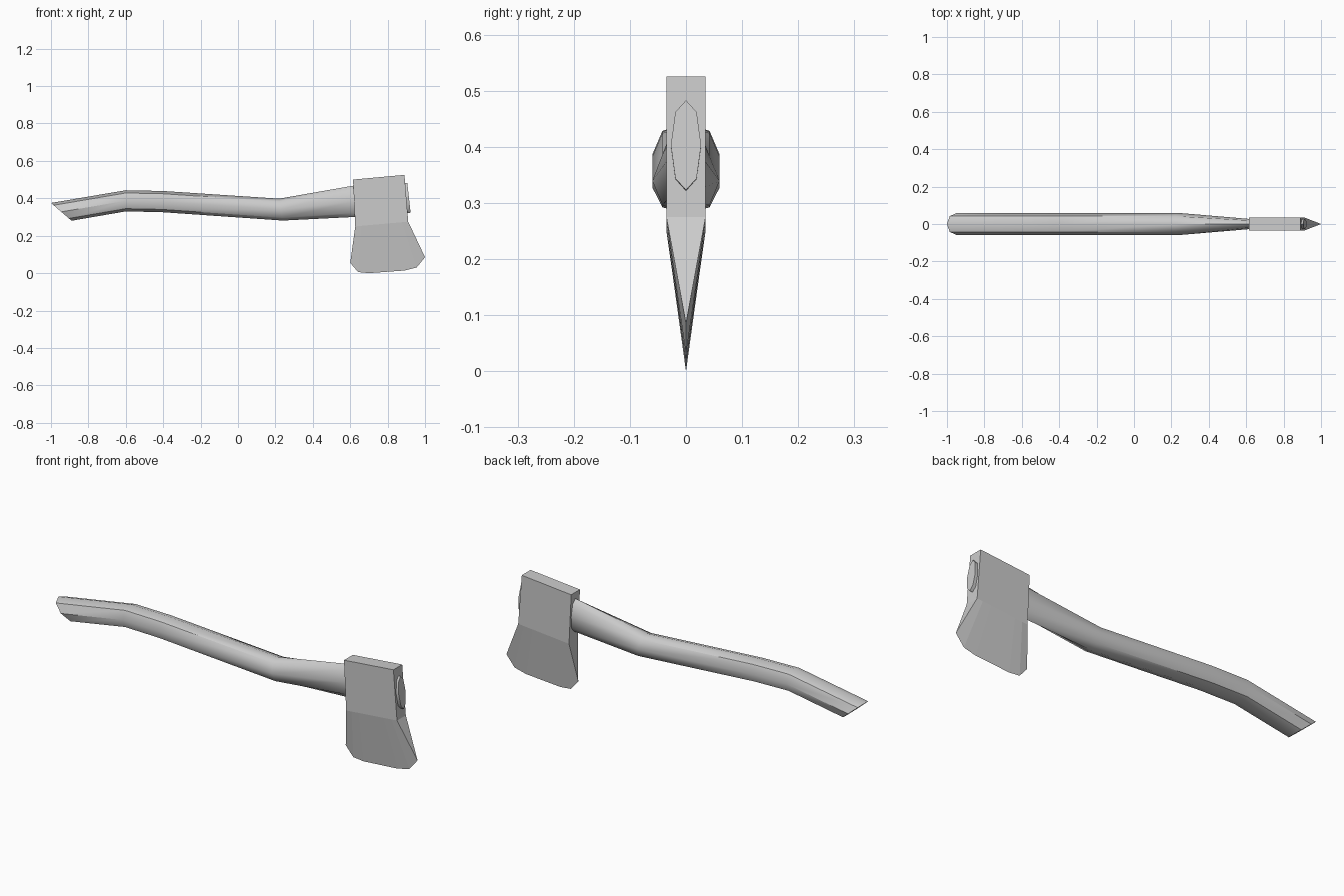
import bpy, bmesh
from math import radians

if "Cube" in bpy.data.objects:
    bpy.data.objects.remove(bpy.data.objects["Cube"])


def finish(bm, name, smooth_angle=None):
    bmesh.ops.recalc_face_normals(bm, faces=bm.faces)
    mesh = bpy.data.meshes.new(name)
    bm.to_mesh(mesh)
    bm.free()
    if smooth_angle:
        mesh.shade_smooth()
        mesh.set_sharp_from_angle(angle=radians(smooth_angle))
    obj = bpy.data.objects.new(name, mesh)
    bpy.context.collection.objects.link(obj)
    return obj


# Handle: eight-sided sections (top x, top z, bottom x, bottom z, half width)
stations = [
    (-1.00, 0.375, -0.89, 0.28, 0.06),
    (-0.60, 0.443, -0.60, 0.330, 0.06),
    (-0.40, 0.439, -0.41, 0.326, 0.06),
    (0.22, 0.398, 0.24, 0.281, 0.06),
    (0.62, 0.468, 0.62, 0.300, 0.027),
    (0.905, 0.483, 0.923, 0.323, 0.027),
]
half = [(0, 0), (0.13, 0.7), (0.5, 1), (0.87, 0.7), (1, 0)]
section = half + [(t, -w) for t, w in half[-2:0:-1]]

bm = bmesh.new()
rings = []
for tx, tz, bx, bz, width in stations:
    rings.append([bm.verts.new((tx + (bx - tx) * t, w * width, tz + (bz - tz) * t))
                  for t, w in section])
for a, b in zip(rings, rings[1:]):
    for i in range(8):
        j = (i + 1) % 8
        bm.faces.new((a[i], a[j], b[j], b[i]))
bm.faces.new(rings[0])
bm.faces.new(rings[-1])
finish(bm, "handle", 47)

# Axe head: flat slab above, wedge tapering to a curved cutting edge below
T = 0.035
top = [(0.615, 0.50), (0.89, 0.525)]
cheek = [(0.627, 0.25), (0.91, 0.275)]
edge = [(0.60, 0.055), (0.642, 0.006), (0.70, 0.0),
        (0.89, 0.014), (0.955, 0.03), (1.0, 0.085)]

bm = bmesh.new()
edge_v = [bm.verts.new((x, 0, z)) for x, z in edge]
sides = []
for y in (-T, T):
    top_v = [bm.verts.new((x, y, z)) for x, z in top]
    cheek_v = []
    for x, z in edge:
        f = (x - edge[0][0]) / (edge[-1][0] - edge[0][0])
        cheek_v.append(bm.verts.new((cheek[0][0] + (cheek[1][0] - cheek[0][0]) * f, y,
                                     cheek[0][1] + (cheek[1][1] - cheek[0][1]) * f)))
    bm.faces.new(top_v + cheek_v[::-1])
    for i in range(len(edge) - 1):
        bm.faces.new((cheek_v[i], cheek_v[i + 1], edge_v[i + 1], edge_v[i]))
    sides.append((top_v, cheek_v))
(ta, ca), (tb, cb) = sides
bm.faces.new((ta[0], ta[1], tb[1], tb[0]))
for k, e in ((0, 0), (1, -1)):
    bm.faces.new((ta[k], tb[k], cb[e], ca[e]))
    bm.faces.new((ca[e], cb[e], edge_v[e]))
finish(bm, "axe_head")
